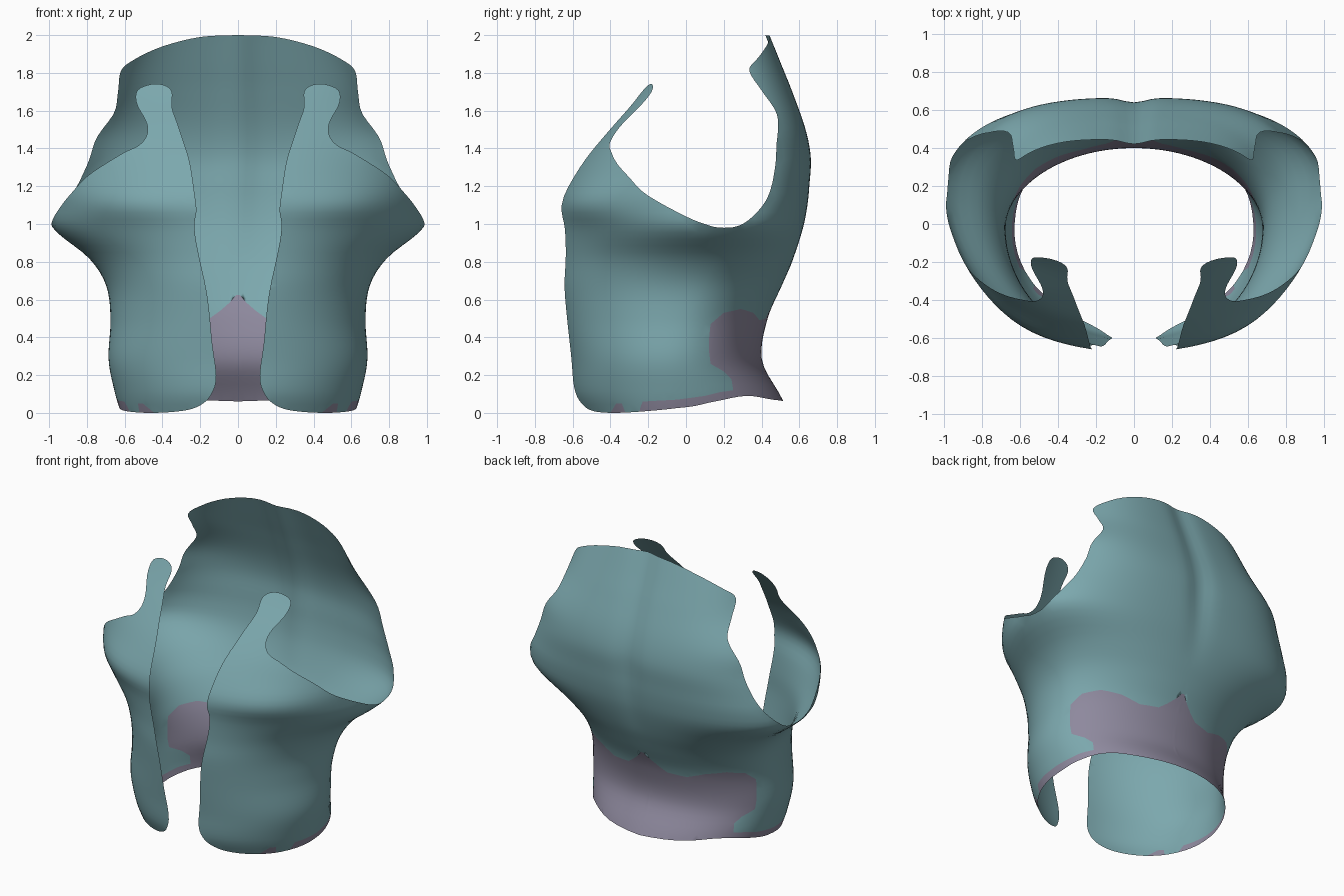
import bpy, math
from mathutils import Vector
from mathutils.geometry import delaunay_2d_cdt

if "Cube" in bpy.data.objects:
    bpy.data.objects.remove(bpy.data.objects["Cube"])


def make_material(name, color):
    mat = bpy.data.materials.new(name)
    mat.use_nodes = True
    mat.diffuse_color = (*color, 1)
    mat.node_tree.nodes["Principled BSDF"].inputs["Base Color"].default_value = (*color, 1)
    return mat


# Horizontal sections of the torso:
# height, half width, back, front, centre, back squareness, front squareness
SECTIONS = [
    (0, .62, .55, -.55, -.05, 2, 2), (.1, .65, .495, -.595, -.05, 2, 2),
    (.28, .685, .402, -.615, -.06, 2, 2), (.5, .675, .432, -.645, -.02, 2, 2),
    (.68, .7, .51, -.665, .04, 2.1, 2), (.82, .79, .57, -.665, .1, 2.3, 1.95),
    (.98, .98, .622, -.672, .15, 2.5, 1.82), (1.1, .99, .645, -.675, .15, 2.6, 1.95),
    (1.2, .97, .655, -.64, .1, 2.7, 2), (1.35, .92, .663, -.55, .02, 2.9, 2),
    (1.5, .88, .635, -.43, 0, 3, 2), (1.7, .74, .565, -.265, 0, 3, 2),
    (1.85, .67, .505, -.15, 0, 3, 2), (2, .6, .445, -.05, 0, 3, 2)]


def slope(i, k):
    a, b = SECTIONS[max(i - 1, 0)], SECTIONS[min(i + 1, len(SECTIONS) - 1)]
    return (b[k] - a[k]) / (b[0] - a[0])


def section(z):
    """Smoothly interpolated section values at height z."""
    z = min(max(z, 0), 2)
    i = max(j for j in range(len(SECTIONS) - 1) if SECTIONS[j][0] <= z)
    a, b = SECTIONS[i], SECTIONS[i + 1]
    h = b[0] - a[0]
    t = (z - a[0]) / h
    p, q = t * t * (3 - 2 * t), t * (1 - t)
    return [a[k] * (1 - p) + b[k] * p + h * q * ((1 - t) * slope(i, k) - t * slope(i + 1, k))
            for k in range(1, len(a))]


# The shell is laid out flat: s runs from spine (0) over the side (1) to the front (2)
def angle_to_s(t):
    u = t / (math.pi / 2)
    return u ** (2 / 3) if u < 1 else u


def by_x(x, z, front):
    width, back, fore, mid, n, m = section(z)
    t = math.asin(min(x / width, 1) ** ((m if front else n) / 2))
    return Vector((angle_to_s(math.pi - t if front else t), z))


def by_y(y, z):
    width, back, fore, mid, n, m = section(z)
    if y > mid:
        t = math.acos(min((y - mid) / (back - mid), 1) ** (n / 2))
    else:
        t = math.pi - math.acos(min((y - mid) / (fore - mid), 1) ** (m / 2))
    return Vector((angle_to_s(t), z))


def surface(s, z):
    width, back, fore, mid, n, m = section(z)
    t = math.pi / 2 * (s ** 1.5 if s < 1 else s)
    e = 2 / (n if s < 1 else m)
    sn, cs = max(math.sin(t), 0) ** e, abs(math.cos(t)) ** e
    x, y = width * sn, mid + cs * ((back if s < 1 else fore) - mid)
    # chest swelling and spine groove
    swell = .03 * math.exp(-((s - 1.6) / .2) ** 2 - ((z - 1.1) / .12) ** 2)
    x, y = x + swell * sn, y - swell * cs
    if s < 1:
        y -= .025 * math.exp(-(x / .08) ** 2) * min(max((z - .8) / .5, 0), 1)
    return x, y, z


def smooth_path(pts, steps):
    out = []
    for i in range(len(pts) - 1):
        p0, p1, p2, p3 = (pts[min(max(i + k, 0), len(pts) - 1)] for k in (-1, 0, 1, 2))
        for j in range(steps):
            t = j / steps
            out.append(p1 + (p2 - p0) * (t / 2) + (p0 * 2 - p1 * 5 + p2 * 4 - p3) * (t * t / 2)
                       + (p1 * 3 - p0 - p2 * 3 + p3) * (t ** 3 / 2))
    return out + [pts[-1]]


def subdivide_loop(pts, steps):
    return [a.lerp(b, j / steps) for a, b in zip(pts, pts[1:] + pts[:1]) for j in range(steps)]


def inside(p, poly):
    hit = False
    for a, b in zip(poly, poly[1:] + poly[:1]):
        if (a.y > p.y) != (b.y > p.y) and p.x < a.x + (b.x - a.x) * (p.y - a.y) / (b.y - a.y):
            hit = not hit
    return hit


# Trim line: hem, front opening with shoulder tab, armhole, back top
hem = [Vector((0, .06))] + [by_y(*p) for p in
       ((.46, .07), (.32, .09), (.15, .06), (0, .03), (-.2, .01), (-.38, 0))]
opening = [by_x(x, z, True) for x, z in (
    (.3, .01), (.2, .04), (.14, .1), (.115, .2), (.14, .4), (.16, .6), (.2, .8), (.23, .98),
    (.22, 1.1), (.25, 1.3), (.31, 1.5), (.35, 1.62), (.35, 1.7), (.39, 1.735), (.46, 1.74),
    (.53, 1.71), (.54, 1.65), (.49, 1.55), (.48, 1.48), (.52, 1.42), (.6, 1.38), (.7, 1.32),
    (.8, 1.25))]
armhole = [by_y(*p) for p in
           ((-.2, 1.15), (0, 1.04), (.1, 1), (.2, .98), (.3, 1), (.4, 1.09), (.45, 1.19))]
back_top = [by_x(x, z, False) for x, z in (
    (.8, 1.31), (.76, 1.43), (.66, 1.58), (.635, 1.7), (.62, 1.81), (.55, 1.87), (.4, 1.94),
    (.2, 1.99), (0, 2))]
outline = smooth_path(hem + opening + armhole + back_top, 4)
spine_steps = 43
outline += [Vector((0, 2 + (.06 - 2) * i / spine_steps)) for i in range(1, spine_steps)]

# Lower back panel and hem strip, then the small hem spot
lower_back = [Vector((-.1, -.1)), Vector((-.1, .625))]
lower_back += [by_x(x, z, False) for x, z in ((.01, .625), (.15, .5), (.28, .49), (.4, .53))]
lower_back += [by_y(*p) for p in (
    (.29, .55), (.2, .53), (.13, .47), (.13, .26), (.2, .22), (.24, .18), (.25, .12), (.18, .11),
    (.1, .09), (-.05, .07), (-.23, .06), (-.25, 0))]
lower_back.append(lower_back[-1] - Vector((0, .1)))
spot = [by_y(*p) for p in ((-.32, 0), (-.34, .05), (-.37, .05), (-.4, 0))]
spot += [spot[-1] - Vector((0, .1)), spot[0] - Vector((0, .1))]
patches = [subdivide_loop(lower_back, 3), spot]

# Fill the trimmed layout with an even mesh and wrap it onto the body
points, edges = [], []
for loop in [outline] + patches:
    first, count = len(points), len(loop)
    points += loop
    edges += [(first + i, first + (i + 1) % count) for i in range(count)]
borders = list(points)
for i in range(1, 50):
    for j in range(60):
        p = Vector((i * .04, .01 + j * .035))
        if inside(p, outline) and min((p - q).length for q in borders) > .02:
            points.append(p)
flat, _, tris, *_ = delaunay_2d_cdt(points, edges, [], 0, 1e-5)

faces, paint = [], []
for tri in tris:
    centre = sum((flat[i] for i in tri), Vector((0, 0))) / len(tri)
    if inside(centre, outline):
        faces.append(tuple(tri))
        paint.append(int(any(inside(centre, patch) for patch in patches)))
used = sorted({i for f in faces for i in f})
index = {old: new for new, old in enumerate(used)}
verts = [surface(max(flat[i].x, 0), flat[i].y) for i in used]
mesh = bpy.data.meshes.new("brace_shell")
mesh.from_pydata(verts, [], [[index[i] for i in f] for f in faces])
mesh.materials.append(make_material("teal", (.2, .39, .42)))
mesh.materials.append(make_material("mauve", (.27, .25, .34)))
mesh.polygons.foreach_set("material_index", paint)
# turn the shell to face outward
if sum(p.normal.dot(Vector((*p.center.xy, 0))) for p in mesh.polygons) < 0:
    mesh.flip_normals()

shell = bpy.data.objects.new("brace_shell", mesh)
bpy.context.collection.objects.link(shell)
mirror = shell.modifiers.new("Mirror", 'MIRROR')
mirror.merge_threshold = .0005
bpy.context.view_layer.objects.active = shell
shell.select_set(True)
bpy.ops.object.shade_smooth()
